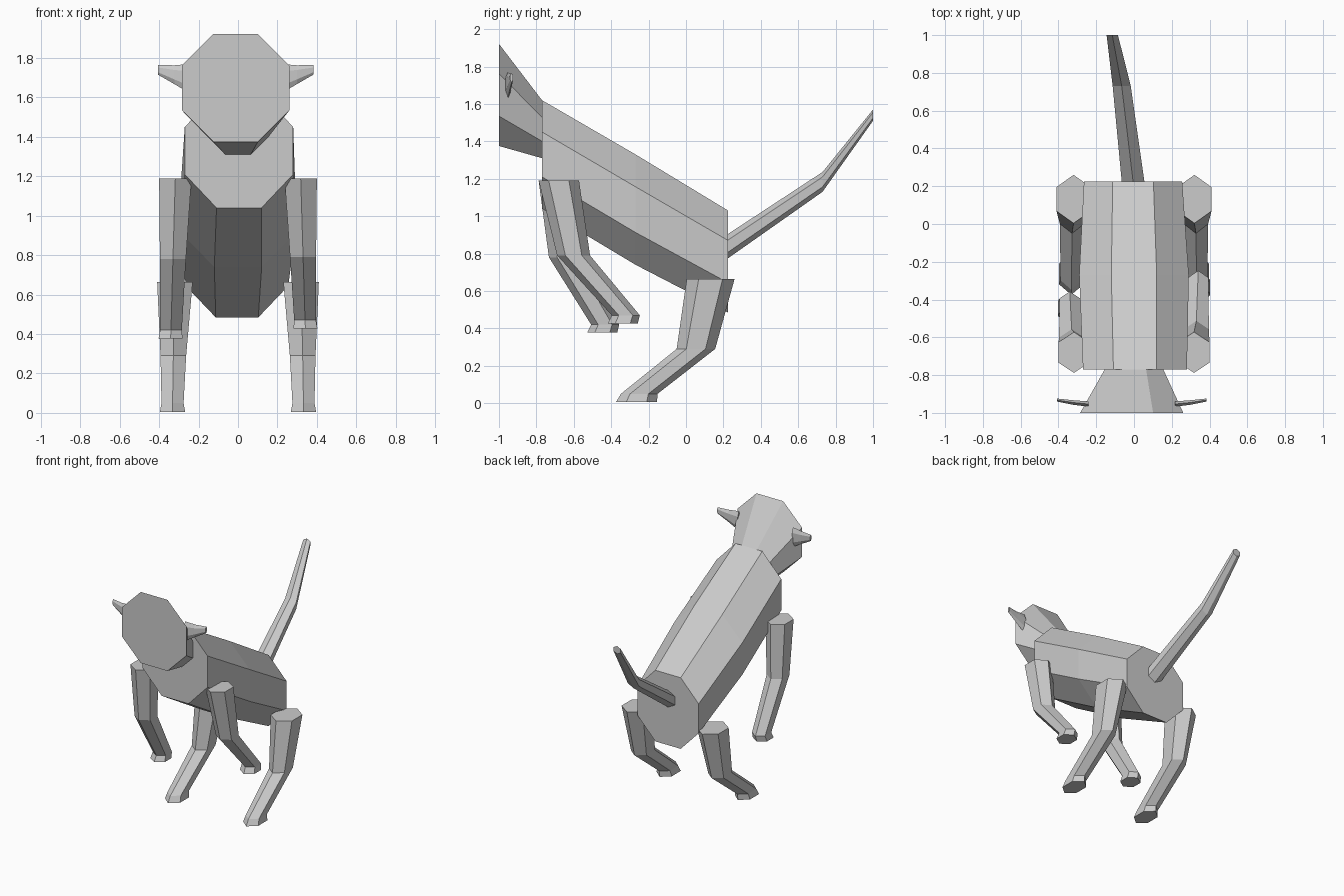
import bpy, bmesh, math
from mathutils import Vector

cube = bpy.data.objects.get("Cube")
if cube:
    bpy.data.objects.remove(cube, do_unlink=True)

grey = bpy.data.materials.new("plain grey")
grey.use_nodes = True
colour = (0.6, 0.6, 0.6, 1)
grey.diffuse_color = colour
grey.node_tree.nodes["Principled BSDF"].inputs["Base Color"].default_value = colour

# Axis pairs spanning the plane of each cross-section
PLANES = {"x": (Vector((0, 1, 0)), Vector((0, 0, 1))),
          "y": (Vector((1, 0, 0)), Vector((0, 0, 1))),
          "z": (Vector((1, 0, 0)), Vector((0, 1, 0)))}


def loft(name, normal, sides, turn, rings):
    """Join polygon rings (centre, half width, half height) into a closed, flat-shaded part."""
    u, v = PLANES[normal]
    angles = [math.tau * (i + turn) / sides for i in range(sides)]
    wide = max(math.cos(a) for a in angles)
    tall = max(math.sin(a) for a in angles)
    bm = bmesh.new()
    loops = []
    for centre, w, h in rings:
        loops.append([bm.verts.new(Vector(centre) + u * (w * math.cos(a) / wide)
                                   + v * (h * math.sin(a) / tall)) for a in angles])
    for a, b in zip(loops, loops[1:]):
        for i in range(sides):
            j = (i + 1) % sides
            bm.faces.new((a[i], a[j], b[j], b[i]))
    bm.faces.new(loops[0])
    bm.faces.new(loops[-1])
    bmesh.ops.recalc_face_normals(bm, faces=bm.faces)
    mesh = bpy.data.meshes.new(name)
    bm.to_mesh(mesh)
    bm.free()
    mesh.materials.append(grey)
    obj = bpy.data.objects.new(name, mesh)
    bpy.context.collection.objects.link(obj)
    return obj


# Torso and head: octagons with flat tops
loft("torso", "y", 8, 0.5, [((0.005, -0.77, 1.33), 0.275, 0.29),
                            ((0, -0.27, 1.035), 0.29, 0.295),
                            ((-0.005, 0.225, 0.757), 0.26, 0.273)])
loft("head", "y", 8, 0.5, [((0, -0.77, 1.465), 0.155, 0.155),
                           ((-0.012, -1.0, 1.648), 0.273, 0.273)])

# Tail: hexagon with a ridge along the top
loft("tail", "y", 6, 0.5, [((-0.005, 0.225, 0.84), 0.06, 0.065),
                           ((-0.065, 0.73, 1.183), 0.048, 0.053),
                           ((-0.115, 1.0, 1.54), 0.03, 0.03)])

# Ears: thin hexagons pointing outwards
for name, s in (("right_ear", -1), ("left_ear", 1)):
    loft(name, "x", 6, 0.5, [((s * 0.23 - 0.012, -0.953, 1.695), 0.014, 0.075),
                             ((s * 0.31 - 0.012, -0.945, 1.715), 0.012, 0.048),
                             ((s * 0.395 - 0.012, -0.932, 1.74), 0.008, 0.024)])

# Legs: hexagons ridged at front and back, ending in a flared foot
for side, s in (("right", -1), ("left", 1)):
    loft(side + "_hind_leg", "z", 6, 0.5, [((s * 0.32, 0.132, 0.665), 0.09, 0.128),
                                           ((s * 0.328, 0.053, 0.29), 0.065, 0.103),
                                           ((s * 0.332, -0.25, 0.05), 0.056, 0.098),
                                           ((s * 0.332, -0.265, 0.005), 0.064, 0.11)])
    # The left foreleg is raised and swung further back
    swing, lift = (0.11, 0.05) if s > 0 else (0, 0)
    loft(side + "_foreleg", "z", 6, 0.5,
         [((s * 0.318, -0.68, 1.19), 0.082, 0.108),
          ((s * 0.33, -0.645 + swing * 0.4, 0.78 + lift * 0.2), 0.066, 0.088),
          ((s * 0.34, -0.432 + swing, 0.42 + lift), 0.055, 0.075),
          ((s * 0.342, -0.448 + swing, 0.377 + lift), 0.061, 0.08)])
